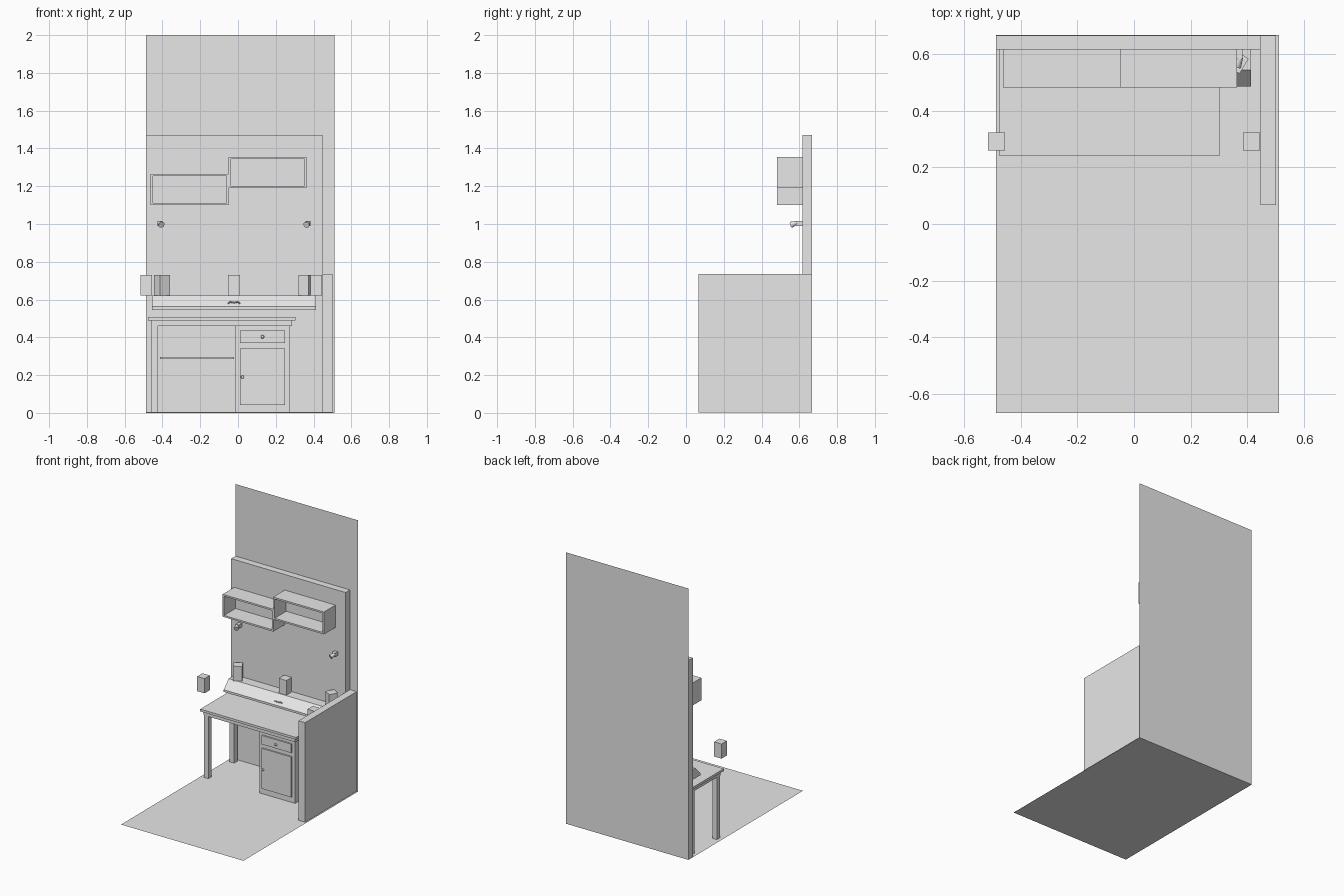
import bpy, bmesh, math
from mathutils import Matrix, Vector

if "Cube" in bpy.data.objects:
    bpy.data.objects.remove(bpy.data.objects["Cube"])

grey = bpy.data.materials.new("light grey")
grey.diffuse_color = (0.8, 0.8, 0.8, 1)
grey.use_nodes = True
grey.node_tree.nodes["Principled BSDF"].inputs["Base Color"].default_value = grey.diffuse_color


def add(name, bm):
    bmesh.ops.recalc_face_normals(bm, faces=bm.faces)
    me = bpy.data.meshes.new(name)
    bm.to_mesh(me)
    bm.free()
    ob = bpy.data.objects.new(name, me)
    bpy.context.collection.objects.link(ob)
    me.materials.append(grey)
    return ob


def put_box(bm, x0, x1, y0, y1, z0, z1, turn=0):
    c = Vector(((x0 + x1) / 2, (y0 + y1) / 2, (z0 + z1) / 2))
    m = (Matrix.Translation(c) @ Matrix.Rotation(turn, 4, 'Z')
         @ Matrix.Diagonal((x1 - x0, y1 - y0, z1 - z0, 1)))
    bmesh.ops.create_cube(bm, size=1, matrix=m)


def box(name, *dims, turn=0):
    bm = bmesh.new()
    put_box(bm, *dims, turn=turn)
    return add(name, bm)


def rod(name, start, end, r0, r1, sides=12):
    a, b = Vector(start), Vector(end)
    d = b - a
    bm = bmesh.new()
    m = Matrix.Translation((a + b) / 2) @ d.to_track_quat('Z', 'Y').to_matrix().to_4x4()
    bmesh.ops.create_cone(bm, cap_ends=True, segments=sides, radius1=r0, radius2=r1,
                          depth=d.length, matrix=m)
    return add(name, bm)


def sheet(name, corners):
    bm = bmesh.new()
    bm.faces.new([bm.verts.new(c) for c in corners])
    return add(name, bm)


# Room: floor and wall sheets, thick back panel, low side partition
L, R, Y = -0.487, 0.511, 0.667
sheet("floor", [(L, -Y, 0), (R, -Y, 0), (R, Y, 0), (L, Y, 0)])
sheet("wall", [(L, Y, 0), (R, Y, 0), (R, Y, 2), (L, Y, 2)])
BACK = 0.616
box("back_panel", L, 0.447, BACK, Y - 0.001, 0.001, 1.47)
box("side_partition", 0.447, 0.501, 0.067, Y - 0.001, 0.001, 0.735)

# Desk: top, aprons, legs, rear rail
box("desk_top", -0.477, 0.304, 0.241, BACK, 0.49, 0.507)
box("front_apron", -0.46, 0.286, 0.258, 0.275, 0.46, 0.49)
box("left_apron", -0.46, -0.443, 0.275, 0.60, 0.46, 0.49)
box("right_apron", 0.27, 0.286, 0.275, 0.60, 0.46, 0.49)
box("front_leg", -0.46, -0.423, 0.26, 0.297, 0.001, 0.49)
box("back_leg", -0.46, -0.423, 0.56, 0.597, 0.001, 0.49)
box("rear_rail", -0.413, -0.02, 0.585, BACK, 0.285, 0.296)

# Cabinet with drawer, door and knobs
box("cabinet", -0.016, 0.275, 0.272, 0.60, 0.001, 0.49)
box("drawer_front", 0.01, 0.25, 0.262, 0.272, 0.37, 0.435)
box("cabinet_door", 0.01, 0.25, 0.262, 0.272, 0.043, 0.34)
for name, x, z in (("drawer_knob", 0.13, 0.403), ("door_knob", 0.024, 0.19)):
    rod(name + "_stem", (x, 0.262, z), (x, 0.252, z), 0.004, 0.004)
    rod(name, (x, 0.254, z), (x, 0.244, z), 0.009, 0.007)

# Raised console with sloping front
bm = bmesh.new()
profile = [(BACK, 0.546), (0.485, 0.546), (0.485, 0.562), (0.543, 0.622), (BACK, 0.622)]
face = bm.faces.new([bm.verts.new((-0.456, y, z)) for y, z in profile])
ext = bmesh.ops.extrude_face_region(bm, geom=[face])
bmesh.ops.translate(bm, vec=(0.869, 0, 0),
                    verts=[v for v in ext["geom"] if isinstance(v, bmesh.types.BMVert)])
add("sloping_console", bm)

# Curved pull on the console slope
pull = [(-0.052, 0.504, 0.579), (-0.040, 0.494, 0.588), (-0.021, 0.492, 0.584),
        (-0.002, 0.494, 0.588), (0.010, 0.504, 0.579)]
for i in range(4):
    rod("console_pull", pull[i], pull[i + 1], 0.004, 0.004, 8)

# Five small speakers, outer console pair turned inward
h = 0.031
T = math.radians(31)
for name, x, y, t in (("left_speaker", -0.402, 0.573, T),
                      ("centre_speaker", -0.021, 0.58, 0),
                      ("right_speaker", 0.362, 0.573, -T),
                      ("rear_left_speaker", -0.485, 0.291, 0),
                      ("rear_right_speaker", 0.415, 0.291, 0)):
    w = h if t or y > 0.5 else 0.03
    box(name, x - w, x + w, y - h, y + h, 0.622, 0.73, turn=t)

# Two open box shelves, stepped
for name, x0, x1, z0, z1 in (("left_shelf", -0.463, -0.05, 1.10, 1.265),
                             ("right_shelf", -0.05, 0.363, 1.19, 1.355)):
    t, y0 = 0.012, 0.482
    bm = bmesh.new()
    put_box(bm, x0, x1, y0, BACK, z0, z0 + t)
    put_box(bm, x0, x1, y0, BACK, z1 - t, z1)
    put_box(bm, x0, x0 + t, y0, BACK, z0 + t, z1 - t)
    put_box(bm, x1 - t, x1, y0, BACK, z0 + t, z1 - t)
    add(name, bm)

# Two wall spotlights aimed inward and down
for side, x in ((1, -0.413), (-1, 0.37)):
    box("spotlight_mount", x - 0.013, x + 0.013, 0.582, BACK, 0.99, 1.017)
    rod("spotlight_head", (x - side * 0.006, 0.588, 1.008),
        (x + side * 0.008, 0.558, 0.996), 0.009, 0.017)
